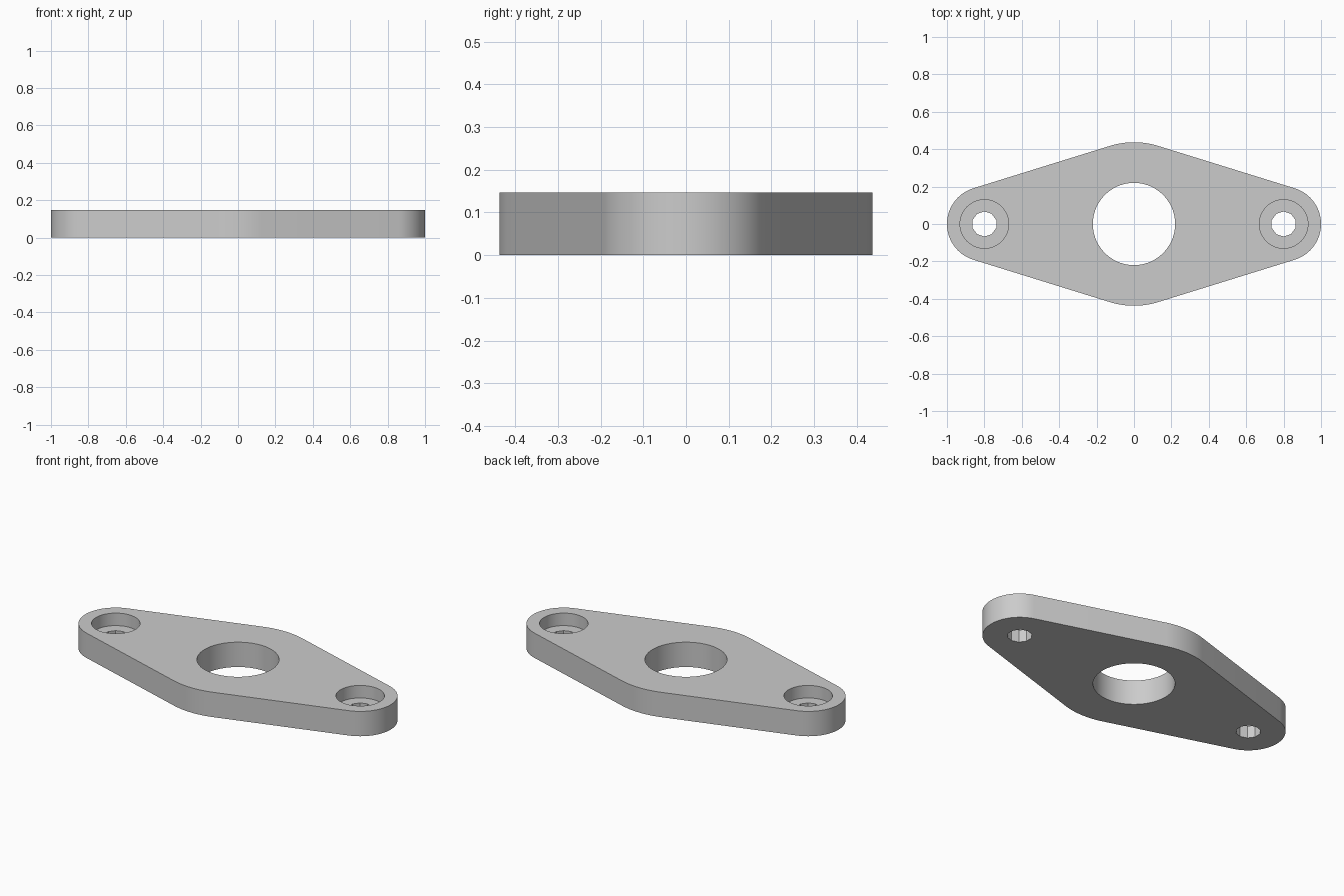
import bpy, bmesh
from math import acos, cos, sin, pi, radians

cube = bpy.data.objects.get("Cube")
if cube:
    bpy.data.objects.remove(cube, do_unlink=True)

HEIGHT = 0.147
MID_R, END_R, END_X = 0.437, 0.2, 0.8
BORE_R, SEAT_R, SCREW_R = 0.22, 0.13, 0.067
SEAT_Z = 0.073

grey = bpy.data.materials.new("plain grey")
grey.use_nodes = True
grey.diffuse_color = (0.6, 0.6, 0.6, 1)
grey.node_tree.nodes["Principled BSDF"].inputs["Base Color"].default_value = (0.6, 0.6, 0.6, 1)


def arc(cx, radius, start, end, steps):
    """Points along an arc centred on the x axis."""
    angles = [start + (end - start) * i / steps for i in range(steps + 1)]
    return [(cx + radius * cos(a), radius * sin(a)) for a in angles]


def prism(name, points, z0, z1):
    """Upright solid with the given outline."""
    bm = bmesh.new()
    face = bm.faces.new([bm.verts.new((x, y, z0)) for x, y in points])
    top = bmesh.ops.extrude_face_region(bm, geom=[face])["geom"]
    verts = [v for v in top if isinstance(v, bmesh.types.BMVert)]
    bmesh.ops.translate(bm, verts=verts, vec=(0, 0, z1 - z0))
    bmesh.ops.recalc_face_normals(bm, faces=bm.faces)
    mesh = bpy.data.meshes.new(name)
    bm.to_mesh(mesh)
    bm.free()
    mesh.materials.append(grey)
    obj = bpy.data.objects.new(name, mesh)
    bpy.context.collection.objects.link(obj)
    return obj


def circle(cx, radius, sides, turn=0.0):
    return arc(cx, radius, turn, turn + 2 * pi, sides)[:-1]


# Plate outline: three circles joined by their tangents
t = acos((MID_R - END_R) / END_X)
outline = (arc(END_X, END_R, -t, t, 32) + arc(0, MID_R, t, pi - t, 16)
           + arc(-END_X, END_R, pi - t, pi + t, 32) + arc(0, MID_R, pi + t, 2 * pi - t, 16))
plate = prism("flange_plate", outline, 0, HEIGHT)

# Centre bore, screw holes and their recessed seats
cutters = [prism("bore_cutter", circle(0, BORE_R, 72), -0.1, 0.3)]
for side, x in (("left", END_X), ("right", -END_X)):
    cutters.append(prism(side + "_screw_cutter", circle(x, SCREW_R, 10, pi / 2), -0.1, 0.3))
    cutters.append(prism(side + "_seat_cutter", circle(x, SEAT_R, 48), SEAT_Z, 0.3))

for cutter in cutters:
    cut = plate.modifiers.new(cutter.name, "BOOLEAN")
    cut.operation = "DIFFERENCE"
    cut.solver = "EXACT"
    cut.object = cutter
    cutter.hide_render = True

# Apply the cuts, then drop the cutters
bpy.context.view_layer.objects.active = plate
plate.select_set(True)
for name in [m.name for m in plate.modifiers]:
    bpy.ops.object.modifier_apply(modifier=name)
for cutter in cutters:
    bpy.data.objects.remove(cutter, do_unlink=True)
bpy.ops.object.shade_smooth_by_angle(angle=radians(30))
